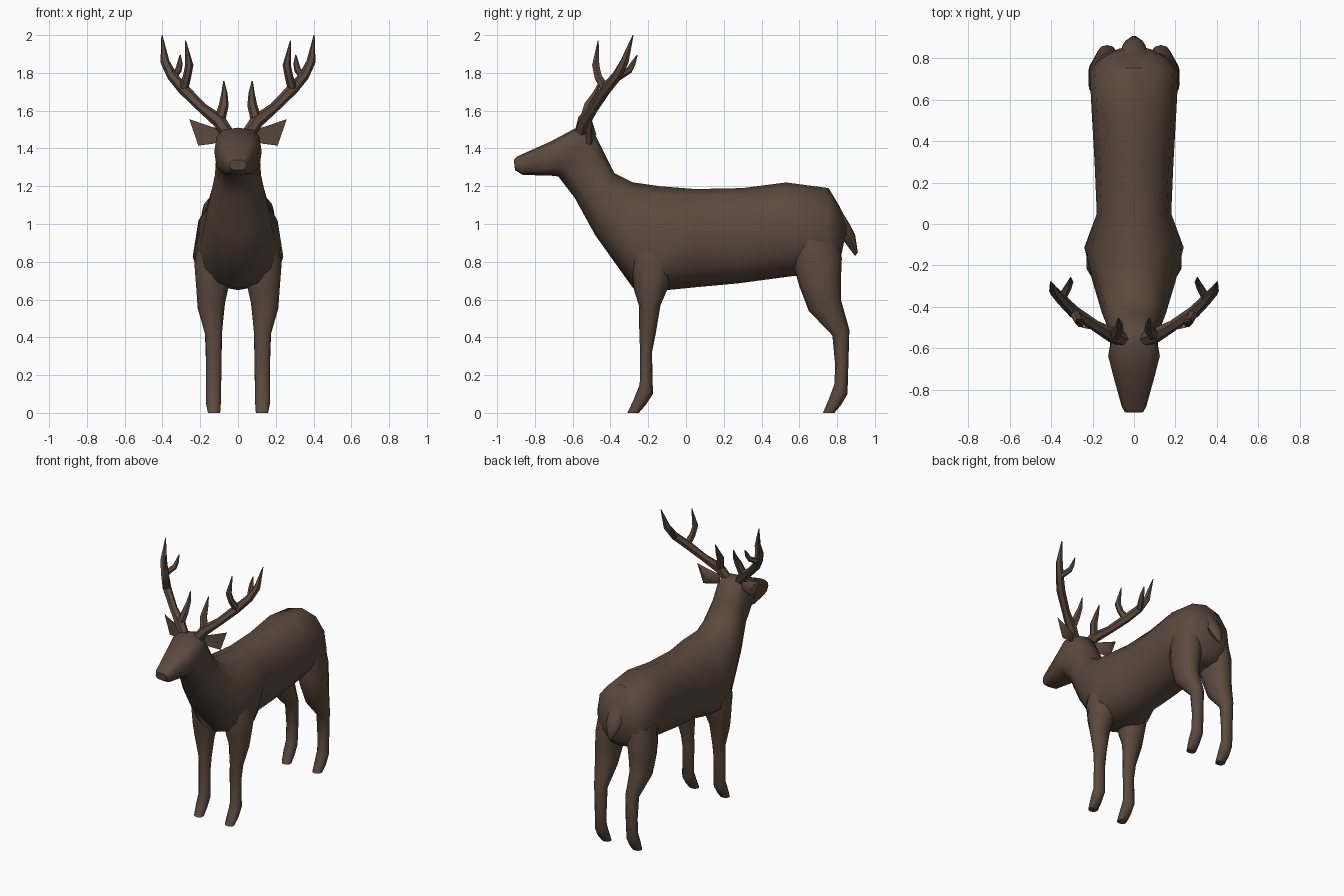
import bpy, bmesh, math
from mathutils import Vector

coat = bpy.data.materials.new("brown_coat")
coat.diffuse_color = (0.105, 0.068, 0.047, 1)


def finish(name, bm, mirror=False, angle=50):
    bmesh.ops.recalc_face_normals(bm, faces=bm.faces)
    me = bpy.data.meshes.new(name)
    bm.to_mesh(me)
    bm.free()
    me.materials.append(coat)
    ob = bpy.data.objects.new(name, me)
    bpy.context.collection.objects.link(ob)
    bpy.ops.object.select_all(action='DESELECT')
    ob.select_set(True)
    bpy.context.view_layer.objects.active = ob
    bpy.ops.object.shade_smooth_by_angle(angle=math.radians(angle))
    if mirror:
        ob.modifiers.new("mirror", 'MIRROR').use_mirror_merge = False
    return ob


def skin(bm, rings):
    """Bridge rings of points and cap both ends."""
    loops = [[bm.verts.new(p) for p in r] for r in rings]
    n = len(loops[0])
    for a, b in zip(loops, loops[1:]):
        for i in range(n):
            j = (i + 1) % n
            bm.faces.new((a[i], a[j], b[j], b[i]))
    bm.faces.new(loops[0])
    bm.faces.new(loops[-1])


def section(ya, za, yb, zb, cx, hw, wide=0.5, power=0.9, n=12):
    """Rounded ring from point a to point b in the side plane, widest at fraction wide."""
    pts = []
    for i in range(n):
        t = 2 * math.pi * i / n
        c, s = math.cos(t), math.sin(t)
        c = math.copysign(abs(c) ** power, c)
        s = math.copysign(abs(s) ** power, s)
        f = wide * (1 - c) if c > 0 else wide - (1 - wide) * c
        pts.append((cx + hw * s, ya + (yb - ya) * f, za + (zb - za) * f))
    return pts


# Body, neck and head: top y, z, bottom y, z, half width, widest fraction, roundness
body = [
    (0.855, 0.99, 0.815, 0.80, 0.09, 0.5, 0.9),
    (0.815, 1.09, 0.79, 0.75, 0.165, 0.55, 0.9),
    (0.755, 1.19, 0.73, 0.73, 0.215, 0.55, 0.9),
    (0.53, 1.22, 0.57, 0.725, 0.205, 0.5, 0.9),
    (0.30, 1.19, 0.27, 0.685, 0.19, 0.5, 0.9),
    (0.05, 1.185, 0.05, 0.665, 0.18, 0.5, 0.9),
    (-0.14, 1.20, -0.10, 0.65, 0.24, 0.68, 0.95),
    (-0.28, 1.22, -0.28, 0.66, 0.20, 0.6, 0.95),
    (-0.38, 1.27, -0.48, 0.94, 0.155, 0.5, 0.9),
    (-0.435, 1.38, -0.59, 1.14, 0.122, 0.5, 0.85),
    (-0.49, 1.49, -0.675, 1.25, 0.115, 0.5, 0.75),
    (-0.58, 1.51, -0.695, 1.255, 0.125, 0.5, 0.65),
    (-0.71, 1.44, -0.76, 1.257, 0.10, 0.5, 0.65),
    (-0.895, 1.357, -0.865, 1.26, 0.06, 0.5, 0.7),
    (-0.912, 1.34, -0.905, 1.285, 0.045, 0.5, 0.7),
]
bm = bmesh.new()
skin(bm, [section(a, b, c, d, 0, *rest) for a, b, c, d, *rest in body])
finish("body", bm)

# Legs: back y, z, front y, z, centre x, half width
front_leg = [
    (-0.06, 0.92, -0.28, 0.92, 0.13, 0.08),
    (-0.06, 0.80, -0.29, 0.78, 0.135, 0.10),
    (-0.10, 0.65, -0.275, 0.65, 0.137, 0.087),
    (-0.135, 0.57, -0.25, 0.57, 0.143, 0.075),
    (-0.16, 0.42, -0.247, 0.42, 0.13, 0.047),
    (-0.18, 0.32, -0.243, 0.32, 0.128, 0.043),
    (-0.175, 0.10, -0.245, 0.15, 0.13, 0.042),
    (-0.215, 0.04, -0.275, 0.075, 0.13, 0.041),
    (-0.25, 0.0, -0.31, 0.0, 0.127, 0.034),
]
hind_leg = [
    (0.80, 0.96, 0.57, 0.93, 0.12, 0.085),
    (0.825, 0.82, 0.575, 0.76, 0.13, 0.092),
    (0.82, 0.70, 0.60, 0.67, 0.138, 0.085),
    (0.82, 0.60, 0.65, 0.54, 0.143, 0.075),
    (0.865, 0.44, 0.775, 0.41, 0.13, 0.047),
    (0.86, 0.27, 0.79, 0.25, 0.128, 0.043),
    (0.855, 0.10, 0.785, 0.15, 0.13, 0.042),
    (0.82, 0.04, 0.757, 0.075, 0.13, 0.041),
    (0.785, 0.0, 0.725, 0.0, 0.127, 0.034),
]
for name, leg in (("front_legs", front_leg), ("hind_legs", hind_leg)):
    bm = bmesh.new()
    skin(bm, [section(*r, n=10) for r in leg])
    finish(name, bm, mirror=True)

# Tail
tail = [
    (0.80, 1.11, 0.74, 1.05, 0, 0.05),
    (0.86, 1.01, 0.80, 0.97, 0, 0.065),
    (0.895, 0.945, 0.835, 0.91, 0, 0.055),
    (0.91, 0.85, 0.895, 0.83, 0, 0.012),
]
bm = bmesh.new()
skin(bm, [section(*r, n=8) for r in tail])
finish("tail", bm)

# Ears: flat leaf outline with a raised back
bm = bmesh.new()
rim = [bm.verts.new(p) for p in [(0.09, -0.53, 1.50), (0.15, -0.52, 1.518), (0.258, -0.50, 1.555),
                                 (0.21, -0.505, 1.415), (0.13, -0.525, 1.425), (0.09, -0.53, 1.44)]]
for y in (-0.475, -0.515):
    mid = bm.verts.new((0.165, y, 1.475))
    for a, b in zip(rim, rim[1:] + rim[:1]):
        bm.faces.new((a, b, mid))
finish("ears", bm, mirror=True)


def horn(bm, points, n=6):
    """Tapered tube through (x, y, z, radius) points."""
    pts = [Vector(p[:3]) for p in points]
    rings = []
    for i, p in enumerate(pts):
        d = (pts[min(i + 1, len(pts) - 1)] - pts[max(i - 1, 0)]).normalized()
        u = d.cross(Vector((0, 1, 0))).normalized()
        v = d.cross(u)
        rings.append([p + points[i][3] * (u * math.cos(2 * math.pi * k / n) + v * math.sin(2 * math.pi * k / n))
                      for k in range(n)])
    skin(bm, rings)


# Antlers: main beam followed by its three tines
bm = bmesh.new()
horn(bm, [(0.05, -0.56, 1.47, 0.035), (0.10, -0.54, 1.545, 0.037), (0.19, -0.49, 1.615, 0.027),
          (0.29, -0.425, 1.715, 0.03), (0.35, -0.365, 1.785, 0.027),
          (0.387, -0.325, 1.86, 0.024), (0.403, -0.28, 2.0, 0.003)])
horn(bm, [(0.10, -0.54, 1.54, 0.03), (0.075, -0.515, 1.63, 0.026), (0.072, -0.48, 1.69, 0.017),
          (0.075, -0.455, 1.757, 0.003)])
horn(bm, [(0.29, -0.425, 1.71, 0.026), (0.27, -0.465, 1.78, 0.022), (0.258, -0.478, 1.84, 0.022),
          (0.278, -0.465, 1.97, 0.003)])
horn(bm, [(0.35, -0.36, 1.78, 0.022), (0.315, -0.30, 1.815, 0.018), (0.308, -0.28, 1.85, 0.015),
          (0.306, -0.258, 1.895, 0.003)])
finish("antlers", bm, mirror=True)
